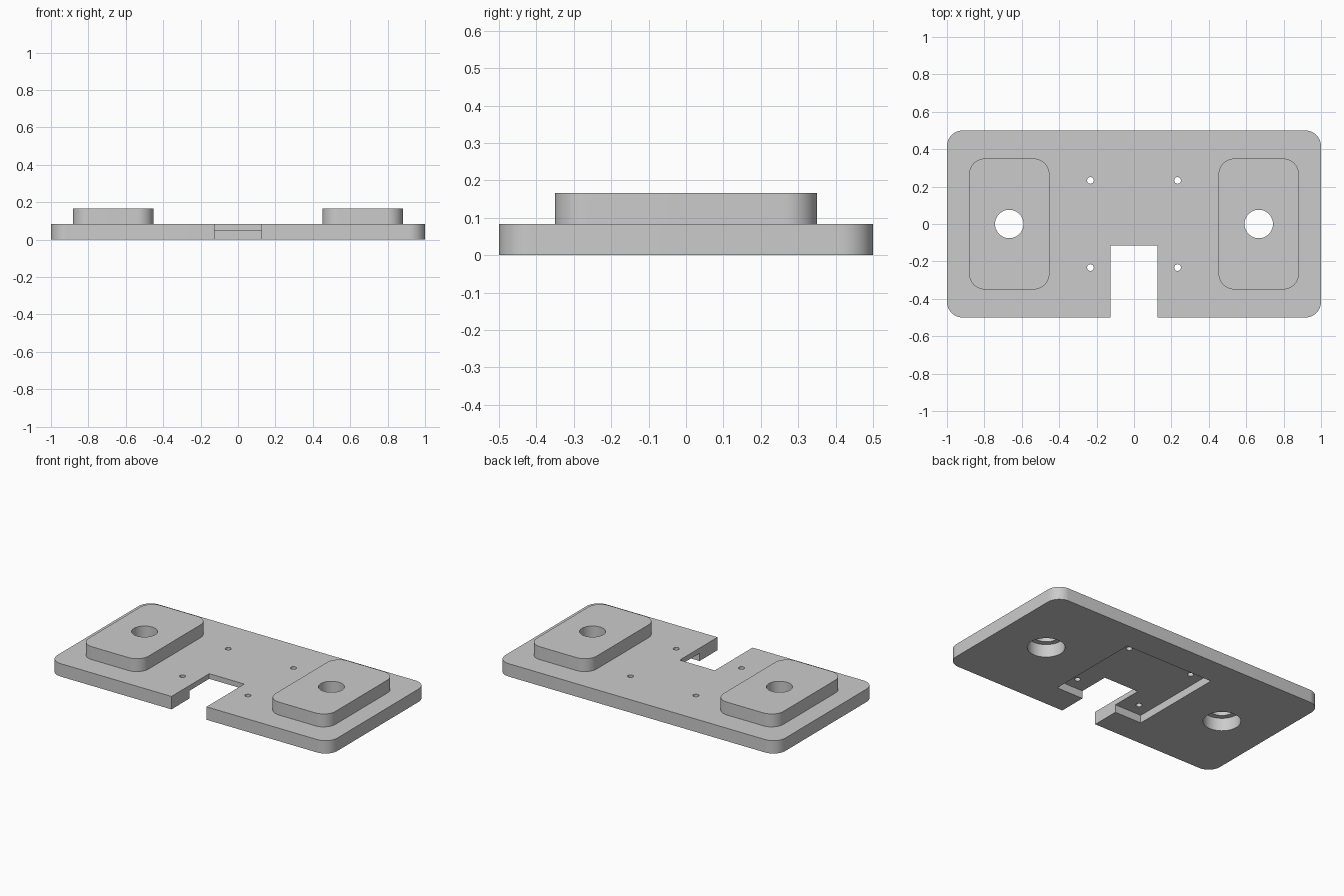
import bpy, bmesh, math

default = bpy.data.objects.get("Cube")
if default:
    bpy.data.objects.remove(default, do_unlink=True)

THICK = 1 / 12          # base and pad thickness
CORNER = 0.085          # rounded corner radius
PAD_X, HOLE_XY = 0.667, 0.233

grey = bpy.data.materials.new("light grey")
grey.use_nodes = True
grey.diffuse_color = (0.6, 0.6, 0.6, 1)
grey.node_tree.nodes["Principled BSDF"].inputs["Base Color"].default_value = (0.6, 0.6, 0.6, 1)


def prism(name, outline, z0, z1):
    """Extrude a closed outline between two heights."""
    bm = bmesh.new()
    face = bm.faces.new([bm.verts.new((x, y, z0)) for x, y in outline])
    up = bmesh.ops.extrude_face_region(bm, geom=[face])["geom"]
    bmesh.ops.translate(bm, vec=(0, 0, z1 - z0),
                        verts=[v for v in up if isinstance(v, bmesh.types.BMVert)])
    bmesh.ops.recalc_face_normals(bm, faces=bm.faces)
    mesh = bpy.data.meshes.new(name)
    bm.to_mesh(mesh)
    bm.free()
    mesh.materials.append(grey)
    obj = bpy.data.objects.new(name, mesh)
    bpy.context.collection.objects.link(obj)
    return obj


def circle(cx, cy, r, n=48):
    return [(cx + r * math.cos(math.tau * i / n), cy + r * math.sin(math.tau * i / n))
            for i in range(n)]


def rect(x0, x1, y0, y1):
    return [(x0, y0), (x1, y0), (x1, y1), (x0, y1)]


def rounded_rect(cx, hx, hy, r, steps=12):
    points = []
    for q, (sx, sy) in enumerate([(1, 1), (-1, 1), (-1, -1), (1, -1)]):
        for i in range(steps + 1):
            a = (q + i / steps) * math.pi / 2
            points.append((cx + sx * (hx - r) + r * math.cos(a),
                           sy * (hy - r) + r * math.sin(a)))
    return points


def cut(obj, cutters):
    """Subtract the cutters, bake the result and smooth the round walls."""
    for c in cutters:
        c.hide_render = True
        mod = obj.modifiers.new("cut", 'BOOLEAN')
        mod.operation, mod.solver, mod.object = 'DIFFERENCE', 'EXACT', c
    graph = bpy.context.evaluated_depsgraph_get()
    mesh = bpy.data.meshes.new_from_object(obj.evaluated_get(graph))
    obj.modifiers.clear()
    obj.data = mesh
    for c in cutters:
        bpy.data.objects.remove(c, do_unlink=True)
    bpy.ops.object.select_all(action='DESELECT')
    obj.select_set(True)
    bpy.context.view_layer.objects.active = obj
    bpy.ops.object.shade_smooth_by_angle(angle=math.radians(30))


# Base plate with front slot, underside pocket, wide bores and screw holes
base = prism("base_plate", rounded_rect(0, 1, 0.5, CORNER), 0, THICK)
cutters = [
    prism("pocket_cutter", rect(-0.317, 0.317, -0.317, 0.317), -0.1, 0.05),
    prism("slot_cutter", rect(-0.125, 0.125, -0.7, -0.115), -0.2, 0.3),
]
for sx in (-1, 1):
    cutters.append(prism("bore_cutter", circle(sx * PAD_X, 0, 0.11), -0.1, 0.2))
    for sy in (-1, 1):
        cutters.append(prism("screw_cutter", circle(sx * HOLE_XY, sy * HOLE_XY, 0.018, 24),
                             -0.15, 0.25))
cut(base, cutters)

# Raised pads with narrower through holes
for side, sx in (("left", 1), ("right", -1)):
    pad = prism(side + "_pad", rounded_rect(sx * PAD_X, 0.215, 0.35, CORNER), THICK, 2 * THICK)
    cut(pad, [prism("pad_hole_cutter", circle(sx * PAD_X, 0, 0.076), 0, 0.3)])
